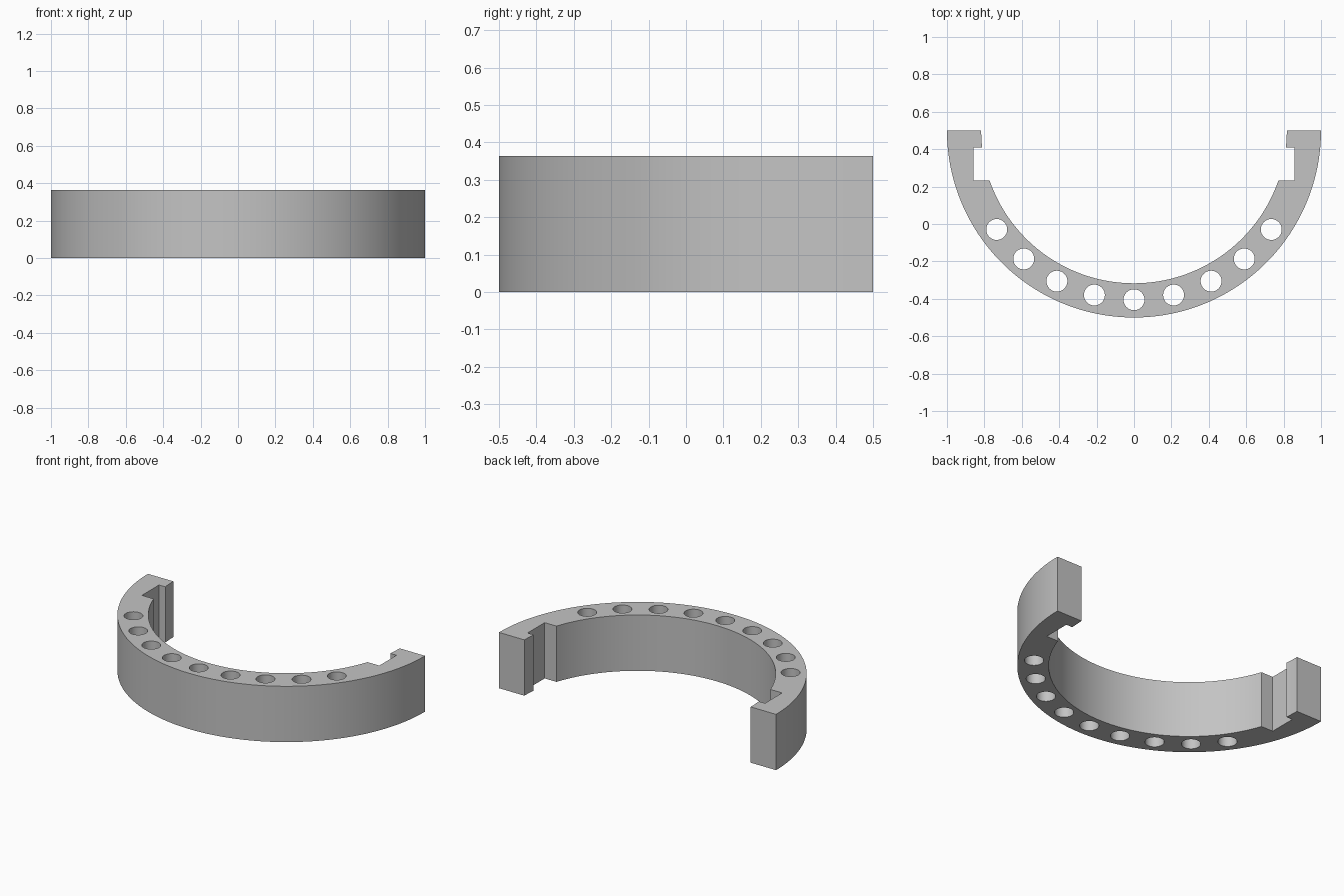
import bpy
import bmesh
from math import asin, sin, cos, pi, radians
from mathutils import Matrix, Vector

OUTER, INNER, HEIGHT = 1.0, 0.817, 0.364
CENTRE_Y = 0.5
NOTCH_X, NOTCH_TOP, NOTCH_BOTTOM = 0.857, 0.41, 0.233
HOLE_ORBIT, HOLE_RADIUS, HOLE_STEP = 0.905, 0.056, radians(13.55)

cube = bpy.data.objects.get("Cube")
if cube:
    bpy.data.objects.remove(cube, do_unlink=True)


def arc(radius, start, end, steps):
    """Points on a circle around the ring centre; angle 0 is +x, positive turns to the front."""
    angles = [start + (end - start) * i / steps for i in range(steps + 1)]
    return [Vector((radius * cos(a), CENTRE_Y - radius * sin(a), 0)) for a in angles]


def mesh_object(name, bm):
    bmesh.ops.recalc_face_normals(bm, faces=bm.faces)
    mesh = bpy.data.meshes.new(name)
    bm.to_mesh(mesh)
    bm.free()
    obj = bpy.data.objects.new(name, mesh)
    bpy.context.collection.objects.link(obj)
    return obj


# Half ring outline with a square notch near each end
lip = asin((CENTRE_Y - NOTCH_TOP) / INNER)
shoulder = asin((CENTRE_Y - NOTCH_BOTTOM) / INNER)
notch = [Vector((NOTCH_X, y, 0)) for y in (NOTCH_TOP, NOTCH_BOTTOM)]
left_end = arc(INNER, 0, lip, 4) + notch
right_end = [Vector((-p.x, p.y, 0)) for p in reversed(left_end)]
outline = (left_end + arc(INNER, shoulder, pi - shoulder, 72) + right_end
           + arc(OUTER, pi, 0, 96))

bm = bmesh.new()
base = bm.faces.new([bm.verts.new(p) for p in outline])
raised = bmesh.ops.extrude_face_region(bm, geom=[base], use_keep_orig=True)["geom"]
bmesh.ops.translate(bm, vec=(0, 0, HEIGHT),
                    verts=[g for g in raised if isinstance(g, bmesh.types.BMVert)])
ring = mesh_object("half_ring", bm)

# Row of through holes along the middle of the ring
bm = bmesh.new()
for i in range(-4, 5):
    a = i * HOLE_STEP
    spot = (HOLE_ORBIT * sin(a), CENTRE_Y - HOLE_ORBIT * cos(a), HEIGHT / 2)
    bmesh.ops.create_cone(bm, cap_ends=True, segments=40, radius1=HOLE_RADIUS,
                          radius2=HOLE_RADIUS, depth=HEIGHT * 2,
                          matrix=Matrix.Translation(spot))
cutter = mesh_object("hole_cutter", bm)
cutter.hide_render = True

cut = ring.modifiers.new("holes", "BOOLEAN")
cut.operation = "DIFFERENCE"
cut.solver = "EXACT"
cut.object = cutter

bpy.ops.object.select_all(action="DESELECT")
ring.select_set(True)
bpy.context.view_layer.objects.active = ring
bpy.ops.object.modifier_apply(modifier=cut.name)
bpy.data.objects.remove(cutter, do_unlink=True)

# Plain grey finish
grey = bpy.data.materials.new("light_grey")
grey.use_nodes = True
colour = (0.55, 0.55, 0.55, 1)
grey.diffuse_color = colour
grey.node_tree.nodes["Principled BSDF"].inputs["Base Color"].default_value = colour
ring.data.materials.clear()
ring.data.materials.append(grey)
bpy.ops.object.shade_smooth_by_angle(angle=radians(30))
